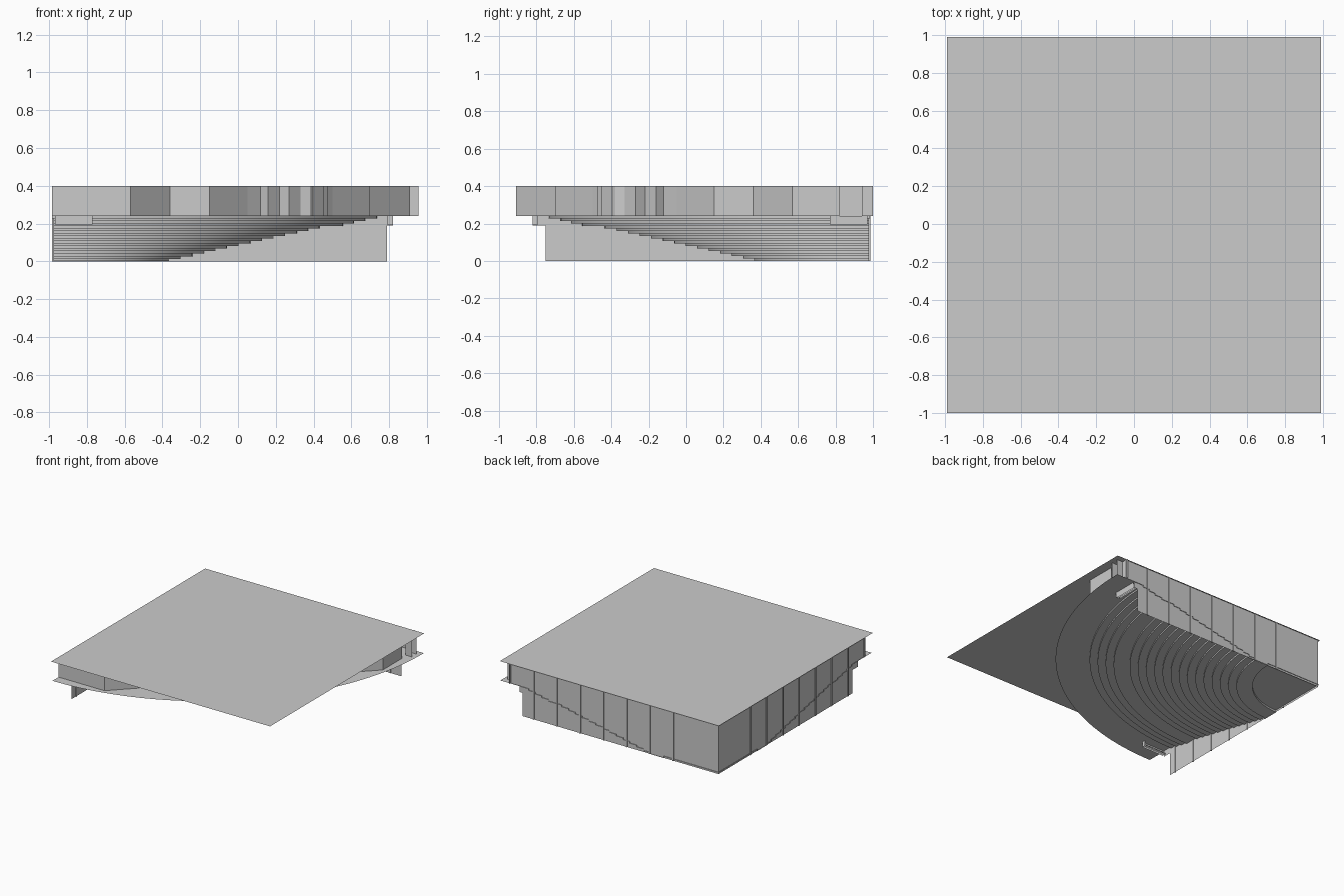
import bpy, bmesh, math

cube = bpy.data.objects.get("Cube")
if cube:
    bpy.data.objects.remove(cube, do_unlink=True)

grey = bpy.data.materials.new("plain_grey")
grey.use_nodes = True
grey.diffuse_color = (0.6, 0.6, 0.6, 1)
grey.node_tree.nodes["Principled BSDF"].inputs["Base Color"].default_value = (0.6, 0.6, 0.6, 1)

CORNER = (-0.985, 0.985)      # stage corner, centre of all arcs
PLATE_Z, ROOF_Z = 0.24, 0.4


def finish(name, bm, smooth=False):
    mesh = bpy.data.meshes.new(name)
    bm.to_mesh(mesh)
    bm.free()
    mesh.materials.append(grey)
    obj = bpy.data.objects.new(name, mesh)
    bpy.context.collection.objects.link(obj)
    if smooth:
        bpy.ops.object.select_all(action="DESELECT")
        obj.select_set(True)
        bpy.context.view_layer.objects.active = obj
        bpy.ops.object.shade_smooth_by_angle(angle=math.radians(30))
    return obj


def sweep(name, profile, segments=48):
    """Quarter turn of an (r, z) profile about the stage corner."""
    bm = bmesh.new()
    rows = []
    for i in range(segments + 1):
        a = -math.pi / 2 * i / segments
        rows.append([bm.verts.new((CORNER[0] + r * math.cos(a),
                                   CORNER[1] + r * math.sin(a), z)) for r, z in profile])
    for a, b in zip(rows, rows[1:]):
        for j in range(len(profile) - 1):
            bm.faces.new((a[j], b[j], b[j + 1], a[j + 1]))
    bmesh.ops.remove_doubles(bm, verts=bm.verts, dist=1e-5)
    for f in bm.faces:
        f.normal_update()
        if f.normal.z < -0.01:
            f.normal_flip()
    return finish(name, bm, True)


def ribbon(name, points, z0, z1):
    """Thin upright wall following a plan path."""
    bm = bmesh.new()
    low = [bm.verts.new((x, y, z0)) for x, y in points]
    high = [bm.verts.new((x, y, z1)) for x, y in points]
    for i in range(len(points) - 1):
        bm.faces.new((low[i], low[i + 1], high[i + 1], high[i]))
    return finish(name, bm)


def box(name, x, y, z):
    bm = bmesh.new()
    bmesh.ops.create_cube(bm, size=1)
    for v in bm.verts:
        v.co = [lo + (c + 0.5) * (hi - lo) for c, (lo, hi) in zip(v.co, (x, y, z))]
    return finish(name, bm)


def flip(points):
    """Mirror a plan path across the hall's diagonal."""
    return [(-y, -x) for x, y in reversed(points)]


# Roof sheet
bm = bmesh.new()
bm.faces.new([bm.verts.new((x, y, ROOF_Z)) for x, y in
              ((-0.99, -1), (0.99, -1), (0.99, 0.99), (-0.99, 0.99))])
finish("roof", bm)

# Stage and the floor in front of it
sweep("stage", [(0, 0.016), (0.5, 0.016), (0.5, 0.001), (0.62, 0.001)])

# Seating tiers with a wide walkway below the last rows
radii = [0.62 + 0.0615 * i for i in range(14)] + [1.54, 1.60, 1.66, 1.72]
rise = PLATE_Z / len(radii)
profile = [(radii[0], 0.001)]
for i, r in enumerate(radii):
    z = rise * (i + 1)
    outer = radii[i + 1] if i + 1 < len(radii) else 1.975
    profile += [(r, z), (outer, z)]
sweep("seating_tiers", profile)

# Straight back walls, each in three height bands
for name, turn in (("back_wall", lambda p: p), ("side_wall", flip)):
    for band, end, z0, z1 in (("lower", 0.79, 0, 0.19), ("middle", 0.82, 0.19, PLATE_Z),
                              ("upper", 0.90, PLATE_Z, ROOF_Z)):
        stop = end if turn is not flip else end - 0.04 if band == "lower" else end
        ribbon(f"{name}_{band}", turn([(stop, 0.98), (-0.98, 0.98)]), z0, z1)

# Joint strips between the wall panels
for i in range(8):
    p = -0.57 + 0.21 * i
    z0 = 0 if p < 0.75 else PLATE_Z
    box(f"back_joint_{i}", (p - 0.006, p + 0.006), (0.975, 0.986), (z0, ROOF_Z))
    box(f"side_joint_{i}", (-0.986, -0.975), (-p - 0.006, -p + 0.006), (z0, ROOF_Z))

# Folded foyer wall: big bays at the ends, fine folds in the middle
half = [(-0.985, -0.91), (-0.57, -0.91), (-0.36, -0.70), (-0.15, -0.70), (0.05, -0.5),
        (0.12, -0.44), (0.16, -0.475), (0.22, -0.42), (0.27, -0.455), (0.33, -0.40),
        (0.38, -0.39)]
other = flip(half)
other[-1] = (0.91, 0.82)
ribbon("foyer_wall", half + other, PLATE_Z, ROOF_Z)

# Entrance screens beside the back wall
ribbon("entrance_screen", [(0.90, 0.88), (0.955, 0.88)], PLATE_Z, ROOF_Z)
ribbon("entrance_return", [(0.955, 0.94), (0.90, 0.94), (0.90, 1.0)], PLATE_Z, ROOF_Z)

# Low entry steps under the plate at both ends of the walkway
for name, turn in (("back_entry", lambda p: p), ("side_entry", flip)):
    ribbon(name + "_panel", turn([(0.79, 0.77), (0.82, 0.77), (0.82, 0.97)]), 0.195, PLATE_Z)
    for k in range(3):
        e = 0.815 - 0.012 * k
        ribbon(f"{name}_step_{k}", turn([(e, 0.78), (e, 0.97)]), 0.195, 0.23 - 0.012 * k)
